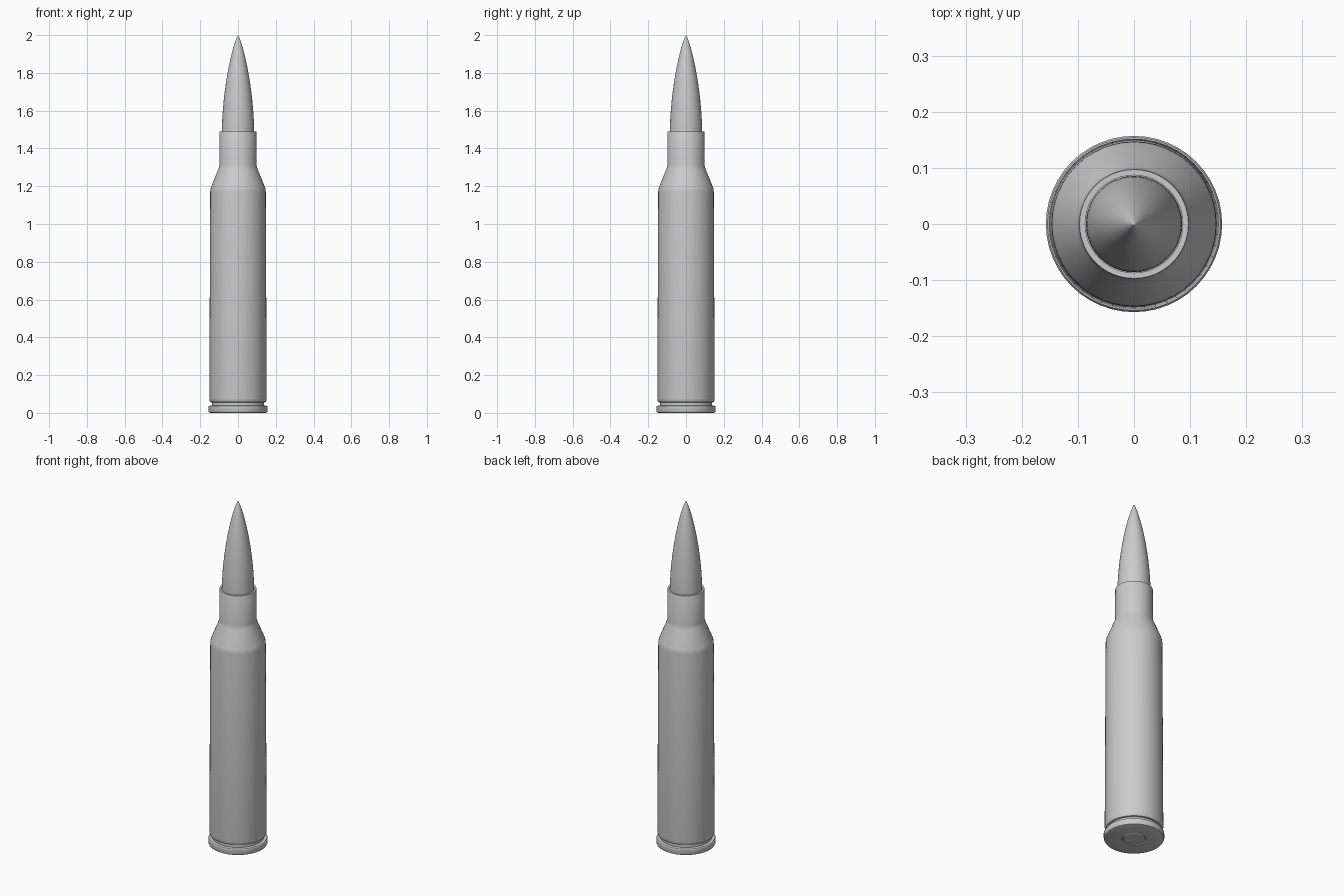
import bpy, bmesh
from math import radians, pi, cos, sin

SIDES = 48

cube = bpy.data.objects.get("Cube")
if cube:
    bpy.data.objects.remove(cube, do_unlink=True)

# One plain metal colour
metal = bpy.data.materials.new("grey_metal")
metal.use_nodes = True
colour = (0.6, 0.6, 0.6, 1)
metal.diffuse_color = colour
metal.node_tree.nodes["Principled BSDF"].inputs["Base Color"].default_value = colour


def lathe(name, profile):
    """Revolve (radius, height) points, listed from bottom to top, around z."""
    bm = bmesh.new()
    rings = []
    for r, z in profile:
        if r == 0:
            rings.append([bm.verts.new((0, 0, z))] * SIDES)
        else:
            rings.append([bm.verts.new((r * cos(2 * pi * i / SIDES), r * sin(2 * pi * i / SIDES), z))
                          for i in range(SIDES)])
    for low, high in zip(rings, rings[1:]):
        for i in range(SIDES):
            j = (i + 1) % SIDES
            corners = dict.fromkeys((low[i], low[j], high[j], high[i]))
            bm.faces.new(list(corners))
    bmesh.ops.recalc_face_normals(bm, faces=bm.faces)
    mesh = bpy.data.meshes.new(name)
    bm.to_mesh(mesh)
    bm.free()
    mesh.materials.append(metal)
    obj = bpy.data.objects.new(name, mesh)
    bpy.context.collection.objects.link(obj)
    bpy.ops.object.select_all(action="DESELECT")
    obj.select_set(True)
    bpy.context.view_layer.objects.active = obj
    bpy.ops.object.shade_smooth_by_angle(angle=radians(30))
    return obj


# Case: primer pocket, rim, extractor groove, tapered body, shoulder, neck, mouth
lathe("case", [
    (0, 0.012), (0.062, 0.012), (0.062, 0),
    (0.148, 0), (0.154, 0.003), (0.157, 0.009),
    (0.157, 0.032), (0.154, 0.037), (0.138, 0.039),
    (0.138, 0.055), (0.146, 0.057), (0.15, 0.063), (0.152, 0.075),
    (0.147, 1.17), (0.146, 1.182), (0.143, 1.195),
    (0.103, 1.293), (0.1, 1.303), (0.098, 1.315),
    (0.098, 1.487), (0.097, 1.489), (0.087, 1.489),
    (0.087, 1.46), (0, 1.46),
])

# Primer set in the base
lathe("primer", [
    (0, 0.001), (0.055, 0.001), (0.058, 0.003), (0.059, 0.012), (0, 0.012),
])

# Projectile with a curved nose and a slightly blunt tip
base, tip, steps = 1.47, 2.0, 24
nose = [(0, base - 0.01), (0.086, base - 0.01)]
for k in range(steps):
    t = 1 - (1 - k / steps) ** 1.5
    nose.append((0.086 * (1 - t ** 1.8) ** 0.8, base + (tip - base) * t))
nose.append((0, tip))
lathe("projectile", nose)
